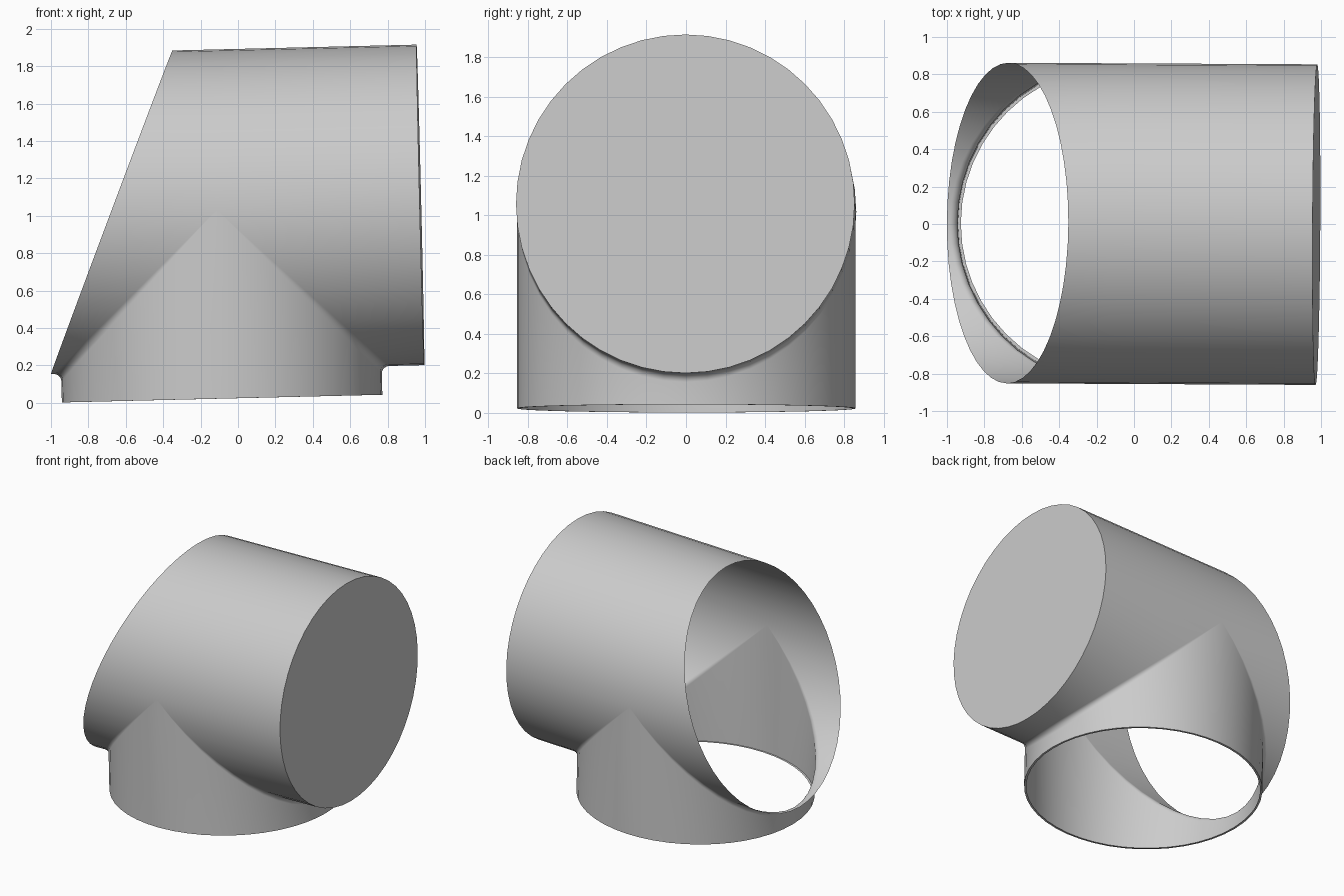
import bpy, bmesh, math
from mathutils import Matrix, Vector

if "Cube" in bpy.data.objects:
    bpy.data.objects.remove(bpy.data.objects["Cube"])

R = 0.857        # radius of both pipes
FILLET = 0.04    # blend radius where the pipes meet
AXIS = 1.01      # height of the main pipe axis above the bottom rim
CAP = 1.085      # closed end of the main pipe
SEG = 24         # segments per half circle
ARC = 6          # segments across the fillet

# Slight tilt and yaw of the whole fitting
PLACE = (Matrix.Translation((-0.085, 0.002, 0.0225))
         @ Matrix.Rotation(-0.005, 4, 'Z') @ Matrix.Rotation(-0.024, 4, 'Y'))

grey = bpy.data.materials.new("plain_grey")
grey.use_nodes = True
COLOUR = (0.6, 0.6, 0.6, 1)
grey.diffuse_color = COLOUR
grey.node_tree.nodes["Principled BSDF"].inputs["Base Color"].default_value = COLOUR


def cut_x(z):
    """Position of the slanted open end at a given height."""
    return -0.912 + 0.403 * (z - (AXIS - R))


def add_grid(bm, rows):
    """Skin neighbouring rows of points with quads."""
    verts = [[bm.verts.new(p) for p in row] for row in rows]
    for a, b in zip(verts, verts[1:]):
        for i in range(len(a) - 1):
            bm.faces.new((a[i], a[i + 1], b[i + 1], b[i]))


def finish(name, bm):
    mesh = bpy.data.meshes.new(name)
    bm.to_mesh(mesh)
    bm.free()
    mesh.materials.append(grey)
    obj = bpy.data.objects.new(name, mesh)
    bpy.context.collection.objects.link(obj)
    obj.matrix_world = PLACE
    bpy.ops.object.select_all(action='DESELECT')
    obj.select_set(True)
    bpy.context.view_layer.objects.active = obj
    bpy.ops.object.shade_smooth_by_angle(angle=math.radians(35))
    return obj


def blend_column(s, side):
    """Bottom rim, up the branch, round the fillet, along the main pipe."""
    c, y = math.cos(s), math.sin(s)
    centre = Vector((side * (R + FILLET) * c, (R + FILLET) * y,
                     AXIS - (R + FILLET) * c))
    d0 = Vector((-side * c, -y, 0))
    d1 = Vector((0, -y, c))
    column = [Vector((side * R * c, R * y, 0))]
    for k in range(ARC + 1):
        t = k / ARC
        column.append(centre + FILLET * d0.lerp(d1, t).normalized())
    z = AXIS - R * c
    column.append(Vector((CAP if side > 0 else cut_x(z), R * y, z)))
    return column


# Pipe body: upper half shell plus the two blended lower sides
body = bmesh.new()
half = [-math.pi / 2 + math.pi * i / SEG for i in range(SEG + 1)]
upper = []
for s in half:
    y, z = R * math.sin(s), AXIS + R * math.cos(s)
    upper.append([(cut_x(z), y, z), (0, y, z), (CAP, y, z)])
add_grid(body, upper)
for side in (-1, 1):
    add_grid(body, [blend_column(s, side) for s in half])
bmesh.ops.remove_doubles(body, verts=body.verts, dist=1e-5)
bmesh.ops.recalc_face_normals(body, faces=body.faces)
finish("pipe_body", body)

# Flat disc closing the main pipe
full = [2 * math.pi * i / (2 * SEG) for i in range(2 * SEG)]
cap = bmesh.new()
cap.faces.new([cap.verts.new((CAP, R * math.cos(a), AXIS + R * math.sin(a)))
               for a in full])
finish("end_cap", cap)

# Narrow inward lip round the bottom opening
lip = bmesh.new()
add_grid(lip, [[(r * math.cos(a), r * math.sin(a), 0) for r in (R, R - 0.016)]
               for a in full + [0]])
bmesh.ops.remove_doubles(lip, verts=lip.verts, dist=1e-5)
for f in lip.faces:
    f.normal_update()
    if f.normal.z > 0:
        f.normal_flip()
finish("bottom_lip", lip)
